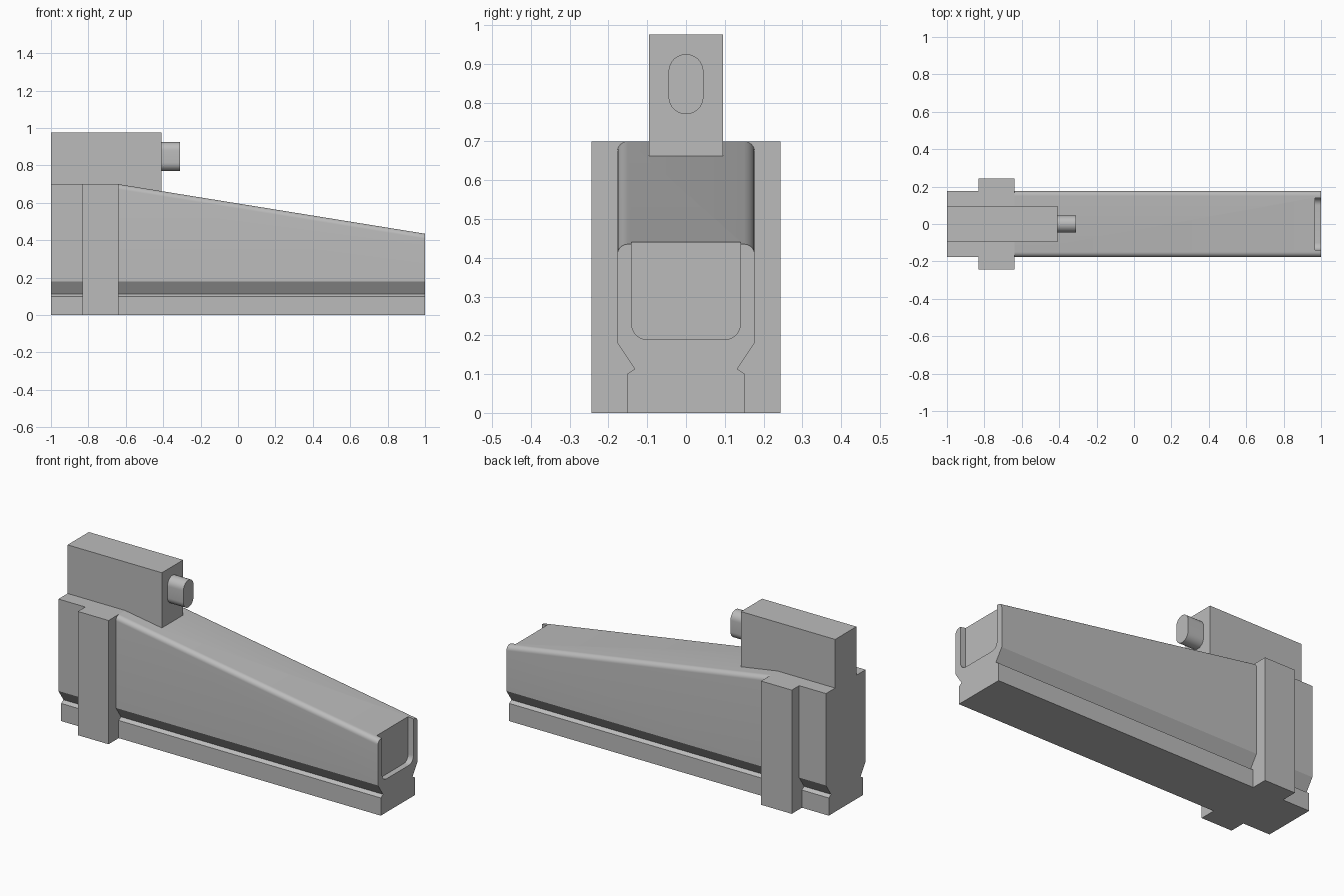
import bpy, bmesh, math

old = bpy.data.objects.get("Cube")
if old:
    bpy.data.objects.remove(old, do_unlink=True)

grey = bpy.data.materials.new("plain grey")
grey.use_nodes = True
grey.diffuse_color = (0.5, 0.5, 0.5, 1)
grey.node_tree.nodes["Principled BSDF"].inputs["Base Color"].default_value = (0.5, 0.5, 0.5, 1)


def arc(cy, cz, r, start, end, steps=8):
    """Points on an arc in the y-z plane, angles in degrees."""
    angles = [math.radians(start + (end - start) * i / steps) for i in range(steps + 1)]
    return [(cy + r * math.cos(a), cz + r * math.sin(a)) for a in angles]


def mirrored(half):
    """Close a half outline (bottom to top, +y side) by mirroring in y."""
    return half + [(-y, z) for y, z in reversed(half)]


def loft(name, x0, outline0, x1, outline1=None):
    """Solid between two y-z outlines placed at x0 and x1."""
    bm = bmesh.new()
    a = [bm.verts.new((x0, y, z)) for y, z in outline0]
    b = [bm.verts.new((x1, y, z)) for y, z in outline1 or outline0]
    n = len(a)
    bm.faces.new(a)
    bm.faces.new(b)
    for i in range(n):
        j = (i + 1) % n
        bm.faces.new((a[i], a[j], b[j], b[i]))
    bmesh.ops.recalc_face_normals(bm, faces=bm.faces)
    mesh = bpy.data.meshes.new(name)
    bm.to_mesh(mesh)
    bm.free()
    mesh.materials.append(grey)
    obj = bpy.data.objects.new(name, mesh)
    bpy.context.collection.objects.link(obj)
    return obj


def activate(obj):
    bpy.ops.object.select_all(action="DESELECT")
    obj.select_set(True)
    bpy.context.view_layer.objects.active = obj


def box_outline(half_width, bottom, top):
    return mirrored([(half_width, bottom), (half_width, top)])


# Grooved cross-section shared by both ends of the body
side = [(0.152, 0), (0.152, 0.10), (0.132, 0.113), (0.177, 0.18)]


def rounded_body(top, r=0.027):
    return mirrored(side + arc(0.177 - r, top - r, r, 0, 90))


# Body: square rear, sloping front with rounded shoulders
loft("rear_body", -1, mirrored(side + [(0.177, 0.70)]), -0.70)
front_body = loft("front_body", -0.70, rounded_body(0.70), -0.64, rounded_body(0.70))
front_body.name = "body_joint"
front_body = loft("front_body", -0.64, rounded_body(0.70), 1, rounded_body(0.435))

# Recess in the low end, open at the top
recess_x = 0.967
cutter = loft("recess_cutter", recess_x,
              mirrored(arc(0.10, 0.229, 0.04, -90, 0) + [(0.14, 0.6)]), 1.1)
cutter.hide_render = True
cut = front_body.modifiers.new("recess", "BOOLEAN")
cut.operation = "DIFFERENCE"
cut.solver = "EXACT"
cut.object = cutter
activate(front_body)
bpy.ops.object.modifier_apply(modifier=cut.name)
bpy.data.objects.remove(cutter, do_unlink=True)

# Round the top edge of the recess
bm = bmesh.new()
bm.from_mesh(front_body.data)
lip = [e for e in bm.edges
       if all(abs(v.co.x - recess_x) < 0.002 and v.co.z > 0.42 for v in e.verts)
       and e.calc_length() > 0.2]
bmesh.ops.bevel(bm, geom=lip, offset=0.018, segments=5, profile=0.5, affect="EDGES")
bm.to_mesh(front_body.data)
bm.free()

# Clamp around the body
loft("clamp", -0.832, box_outline(0.243, 0, 0.70), -0.64)

# Upper block and its push button
loft("top_block", -1, box_outline(0.095, 0.60, 0.975), -0.41)
button = loft("button", -0.42, arc(0, 0.88, 0.045, 0, 180, 16) + arc(0, 0.815, 0.045, 180, 360, 16), -0.31)

for obj in (front_body, button):
    activate(obj)
    bpy.ops.object.shade_smooth_by_angle(angle=math.radians(30))
